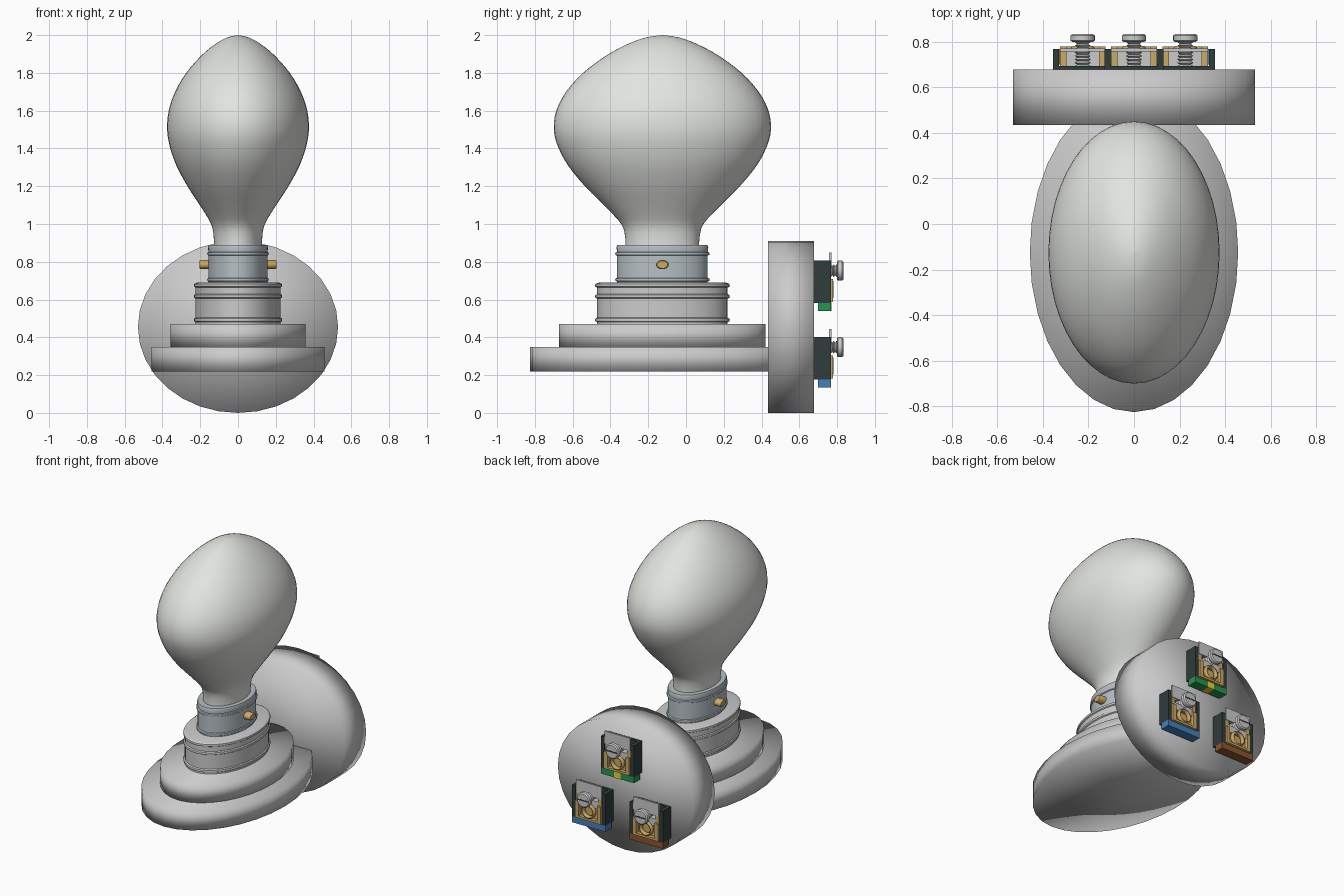
import bpy, bmesh, math
from mathutils import Matrix, Vector

if "Cube" in bpy.data.objects:
    bpy.data.objects.remove(bpy.data.objects["Cube"])

def mat(name, rgb):
    m = bpy.data.materials.new(name)
    m.diffuse_color = (*rgb, 1)
    m.use_nodes = True
    m.node_tree.nodes["Principled BSDF"].inputs["Base Color"].default_value = m.diffuse_color
    return m

GLASS = mat("opal_glass", (0.76, 0.78, 0.74))
STEEL = mat("cap_steel", (0.47, 0.53, 0.56))
BRASS = mat("brass", (0.60, 0.40, 0.13))
BLACK = mat("black_plastic", (0.03, 0.045, 0.045))
SILVER = mat("silver", (0.58, 0.58, 0.57))
GREEN = mat("green", (0.02, 0.30, 0.08))
YELLOW = mat("yellow", (0.85, 0.65, 0.03))
BLUE = mat("blue", (0.06, 0.22, 0.50))
BROWN = mat("brown", (0.26, 0.09, 0.03))

def finish(name, bm, material=None, angle=None):
    bmesh.ops.recalc_face_normals(bm, faces=bm.faces)
    me = bpy.data.meshes.new(name)
    bm.to_mesh(me)
    bm.free()
    ob = bpy.data.objects.new(name, me)
    bpy.context.collection.objects.link(ob)
    if material:
        me.materials.append(material)
    if angle:
        bpy.ops.object.select_all(action='DESELECT')
        ob.select_set(True)
        bpy.context.view_layer.objects.active = ob
        bpy.ops.object.shade_smooth_by_angle(angle=math.radians(angle))
    return ob

def lathe(name, profile, matrix, material=None, n=48, angle=40):
    """Revolve (radius, height) points about local z, closing both ends at a pole."""
    bm = bmesh.new()
    rings = [[bm.verts.new((r * math.cos(2 * math.pi * i / n), r * math.sin(2 * math.pi * i / n), z))
              for i in range(n)] for r, z in profile]
    for a, b in zip(rings, rings[1:]):
        for i in range(n):
            j = (i + 1) % n
            bm.faces.new((a[i], a[j], b[j], b[i]))
    for ring, z in ((rings[0], profile[0][1]), (rings[-1], profile[-1][1])):
        pole = bm.verts.new((0, 0, z))
        for i in range(n):
            bm.faces.new((ring[i], ring[(i + 1) % n], pole))
    bm.transform(matrix)
    return finish(name, bm, material, angle)

def box(name, lo, hi, material=None):
    bm = bmesh.new()
    bmesh.ops.create_cube(bm, size=1)
    lo, hi = Vector(lo), Vector(hi)
    bm.transform(Matrix.Translation((lo + hi) / 2) @ Matrix.Diagonal((*(hi - lo), 1)))
    return finish(name, bm, material)

def bead(r, z, h=0.012):
    return [(r, z - h), (r + h * 0.8, z - h * 0.6), (r + h, z), (r + h * 0.8, z + h * 0.6), (r, z + h)]

def smooth_curve(pts, steps=3):
    """Catmull-Rom through the profile points."""
    p = [Vector(q) for q in [pts[0], *pts, pts[-1]]]
    out = []
    for a, b, c, d in zip(p, p[1:], p[2:], p[3:]):
        for k in range(steps):
            t = k / steps
            out.append(tuple(0.5 * (2 * b + (c - a) * t + (2 * a - 5 * b + 4 * c - d) * t * t
                                    + (3 * b - a - 3 * c + d) * t ** 3)))
    return out + [tuple(pts[-1])]

# the whole lamp has an oval plan, narrower in x
CY = -0.125
OVAL = Matrix.Translation((0, CY, 0)) @ Matrix.Diagonal((0.653, 1, 1, 1))

def along_y(x, z, sx=1, sz=1):
    """Local z axis laid along world y."""
    return Matrix(((sx, 0, 0, x), (0, 0, 1, 0), (0, sz, 0, z), (0, 0, 0, 1)))

# back rose and stepped base plates, softly shaded throughout
lathe("back_plate", [(1, 0.435), (1, 0.677)], along_y(0, 0.455, 0.53, 0.455), n=32, angle=180)
lathe("base_plate", [(0.70, 0.22), (0.70, 0.35)], OVAL, n=32, angle=180)
lathe("upper_plate", [(0.547, 0.35), (0.547, 0.47)], OVAL, n=32, angle=180)

# lamp holder with raised beads
lathe("lamp_holder", [(0.345, 0.465), *bead(0.345, 0.492), *bead(0.345, 0.617),
                      *bead(0.345, 0.675), (0.335, 0.69)], OVAL)

# metal bulb cap
lathe("bulb_cap", [(0.24, 0.68), *bead(0.24, 0.705, 0.01), *bead(0.24, 0.842, 0.01),
                   (0.243, 0.878), (0.238, 0.888)], OVAL, STEEL)

# bayonet pins
for side, s in (("left", -1), ("right", 1)):
    turn = Matrix(((0, 0, s, 0), (1, 0, 0, CY), (0, 0.72, 0, 0.785), (0, 0, 0, 1)))
    lathe(side + "_pin", [(0.034, 0.14), (0.034, 0.196), (0.028, 0.204)], turn, BRASS, n=20)

# glass bulb
lathe("bulb", smooth_curve([(0.195, 0.86), (0.197, 0.93), (0.218, 1.0), (0.30, 1.09), (0.41, 1.2),
                            (0.50, 1.31), (0.553, 1.41), (0.575, 1.5), (0.562, 1.6), (0.51, 1.7),
                            (0.42, 1.8), (0.30, 1.89), (0.19, 1.95), (0.09, 1.987), (0.002, 2.0)]),
      OVAL, GLASS, angle=60)

def terminal(tag, x, z, colour):
    def part(name, x0, x1, y0, y1, z0, z1, m):
        return box(tag + "_" + name, (x + x0, y0, z + z0), (x + x1, y1, z + z1), m)
    # black moulding
    part("terminal_back", -0.13, 0.13, 0.67, 0.692, 0, 0.223, BLACK)
    for side, s in (("left", -1), ("right", 1)):
        a, b = sorted((s * 0.103, s * 0.13))
        part("wall_" + side, a, b, 0.67, 0.767, 0, 0.223, BLACK)
        # brass cage posts
        a, b = sorted((s * 0.072, s * 0.1))
        part("cage_post_" + side, a, b, 0.69, 0.778, 0.005, 0.127, BRASS)
        part("cage_lug_" + side, a, b, 0.69, 0.765, 0.127, 0.195, BRASS)
    part("cage_body", -0.072, 0.072, 0.69, 0.752, 0.005, 0.10, BRASS)
    part("cage_sill", -0.072, 0.072, 0.752, 0.778, 0.005, 0.02, BRASS)
    part("clamp_block", -0.072, 0.072, 0.69, 0.762, 0.10, 0.15, SILVER)
    part("cover_strip", -0.1, 0.1, 0.757, 0.769, 0.178, 0.267, SILVER)
    # wire entry ring
    bm = bmesh.new()
    ring = [[bm.verts.new((x + (0.043 + 0.01 * math.cos(v)) * math.cos(u), 0.765 + 0.016 * math.sin(v),
                           z + 0.07 + (0.043 + 0.01 * math.cos(v)) * math.sin(u)))
             for v in [k * math.tau / 8 for k in range(8)]] for u in [k * math.tau / 24 for k in range(24)]]
    for i in range(24):
        for j in range(8):
            a, b = ring[i], ring[(i + 1) % 24]
            bm.faces.new((a[j], a[(j + 1) % 8], b[(j + 1) % 8], b[j]))
    finish(tag + "_wire_ring", bm, BRASS, 60)
    # clamp screw: threaded shank, slotted head
    zs = 0.17
    thread = [(0.024 if k % 2 else 0.034, 0.692 + k * 0.0075) for k in range(16)]
    lathe(tag + "_screw_shank", thread, along_y(x, z + zs), SILVER, n=20, angle=30)
    lathe(tag + "_screw_head", [(0.046, 0.799), (0.053, 0.804), (0.053, 0.826), (0.045, 0.833)],
          along_y(x, z + zs), SILVER, n=28)
    part("screw_slot", -0.042, 0.042, 0.825, 0.834, zs - 0.005, zs + 0.005, BLACK)
    # colour code bar
    part("colour_bar", -0.13, 0.13, 0.70, 0.767, -0.043, 0, colour)
    if tag == "earth":
        part("yellow_stripe", -0.025, 0.025, 0.699, 0.769, -0.044, 0.001, YELLOW)

terminal("earth", 0, 0.583, GREEN)
terminal("neutral", 0.225, 0.178, BLUE)
terminal("live", -0.225, 0.178, BROWN)
